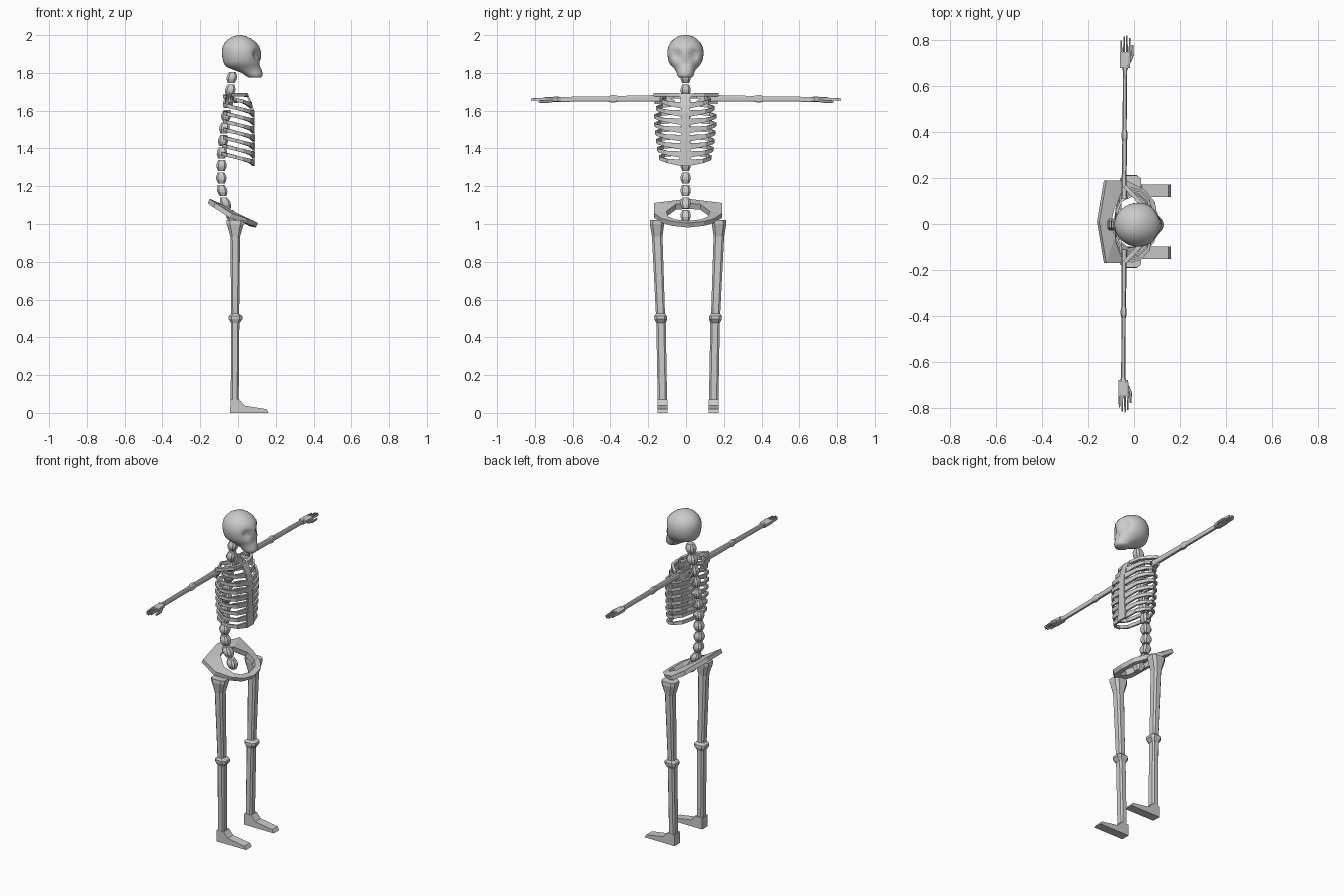
import bpy, bmesh, math
from mathutils import Vector


def loft(name, rings, closed=False, smooth=False):
    """Skin a list of equally sized point rings; cap the ends unless closed."""
    bm = bmesh.new()
    vs = [[bm.verts.new(p) for p in r] for r in rings]
    n = len(rings[0])
    for a in range(len(vs) if closed else len(vs) - 1):
        r0, r1 = vs[a], vs[(a + 1) % len(vs)]
        for k in range(n):
            bm.faces.new((r0[k], r0[(k + 1) % n], r1[(k + 1) % n], r1[k]))
    if not closed:
        bm.faces.new(vs[0])
        bm.faces.new(vs[-1])
    bmesh.ops.recalc_face_normals(bm, faces=bm.faces)
    me = bpy.data.meshes.new(name)
    bm.to_mesh(me)
    bm.free()
    if smooth:
        me.shade_smooth()
    ob = bpy.data.objects.new(name, me)
    bpy.context.collection.objects.link(ob)
    return ob


def octagon(hx, hy, c=0.45):
    """Chamfered rectangle."""
    return [(hx, hy * c), (hx * c, hy), (-hx * c, hy), (-hx, hy * c),
            (-hx, -hy * c), (-hx * c, -hy), (hx * c, -hy), (hx, -hy * c)]


def upright(name, secs):
    """Bone along z, sections (x, y, z, half x, half y)."""
    return loft(name, [[(x + a, y + b, z) for a, b in octagon(hx, hy, 0.6)]
                       for x, y, z, hx, hy in secs])


def sideways(name, s, secs):
    """Bone along y, sections (x, y, z, half x, half z)."""
    return loft(name, [[(x + a, s * y, z + b) for a, b in octagon(hx, hz, 0.6)]
                       for x, y, z, hx, hz in secs])


def strip(name, pts, heights, thick):
    """Flat band following a path, with its height along z."""
    pts = [Vector(p) for p in pts]
    rings = []
    for i, p in enumerate(pts):
        t = pts[min(i + 1, len(pts) - 1)] - pts[max(i - 1, 0)]
        n = Vector((-t.y, t.x, 0)).normalized() * thick / 2
        u = Vector((0, 0, heights[i] / 2))
        rings.append([p + n + u, p - n + u, p - n - u, p + n - u])
    return loft(name, rings)


# Skull: (z, back x, front x, half width)
levels = [(2.0, 0.0, 0.02, 0.012), (1.993, -0.025, 0.045, 0.04), (1.98, -0.05, 0.072, 0.06),
          (1.96, -0.07, 0.097, 0.08), (1.94, -0.081, 0.112, 0.09), (1.92, -0.085, 0.12, 0.095),
          (1.9, -0.085, 0.124, 0.096), (1.88, -0.083, 0.124, 0.093), (1.86, -0.078, 0.12, 0.088),
          (1.845, -0.072, 0.118, 0.08), (1.83, -0.058, 0.12, 0.066), (1.815, -0.02, 0.126, 0.053),
          (1.8, 0.02, 0.13, 0.046), (1.785, 0.04, 0.13, 0.042), (1.775, 0.06, 0.122, 0.034)]
rings = []
for z, xb, xf, w in levels:
    ring = []
    for k in range(32):
        a = 2 * math.pi * k / 32
        x = (xb + xf) / 2 + (xf - xb) / 2 * math.cos(a)
        y = w * math.sin(a)
        if x > 0.03:
            # Eye sockets and nose opening
            d = ((abs(y) - 0.045) / 0.024) ** 2 + ((z - 1.895) / 0.022) ** 2
            x -= 0.035 * math.exp(-d)
            x -= 0.015 * math.exp(-(y / 0.014) ** 2 - ((z - 1.855) / 0.016) ** 2)
        ring.append((x, y - 0.003, z))
    rings.append(ring)
loft("skull", rings, smooth=True)

# Spine: barrel-shaped vertebrae along a curved path (z, x)
path = [(1.775, -0.03), (1.71, -0.038), (1.64, -0.05), (1.5, -0.07), (1.37, -0.083),
        (1.25, -0.086), (1.18, -0.082), (1.11, -0.063), (1.045, -0.035)]


def spine_x(z):
    for (z0, x0), (z1, x1) in zip(path, path[1:]):
        if z >= z1:
            return x0 + (x1 - x0) * (z0 - z) / (z0 - z1)
    return path[-1][1]


for i in range(12):
    z = 1.775 - i * 0.0664
    slope = (spine_x(z + 0.02) - spine_x(z - 0.02)) / 0.04
    upright("vertebra", [(spine_x(z) - 0.003 + dz * slope, -0.002, z + dz, r, r)
                         for dz, r in ((-0.029, 0.018), (-0.007, 0.027),
                                       (0.007, 0.027), (0.029, 0.018))])

# Breastbone
strip_secs = [(0.047, 1.69, 0.028), (0.07, 1.635, 0.024), (0.082, 1.59, 0.022),
              (0.084, 1.45, 0.024), (0.084, 1.31, 0.034)]
loft("breastbone", [[(x - 0.006, -w - 0.004, z), (x + 0.005, -w - 0.004, z),
                     (x + 0.005, w - 0.004, z), (x - 0.006, w - 0.004, z)]
                    for x, z, w in strip_secs])

for s in (-1, 1):
    # Ribs
    for i, w in enumerate((0.13, 0.152, 0.162, 0.162, 0.158, 0.153, 0.146, 0.137)):
        z = 1.675 - 0.0435 * i
        f = 0.068 if i == 0 else 0.081
        pts = [(spine_x(z), 0.012, z), (-0.075, 0.45 * w, z), (-0.055, 0.82 * w, z - 0.006),
               (-0.01, 0.98 * w, z - 0.017), (0.025, 0.92 * w, z - 0.026),
               (f - 0.018, 0.68 * w, z - 0.037), (f, 0.018, z - 0.047)]
        strip("rib", [(x, s * y - 0.004, h) for x, y, h in pts],
              [0.02, 0.02, 0.02, 0.019, 0.019, 0.022, 0.034], 0.011)

    # Collar bone and shoulder blade spine
    strip("collar_bone", [(0.045, s * 0.02, 1.682), (0.03, s * 0.09, 1.685),
                          (-0.04, s * 0.165, 1.685)], [0.018] * 3, 0.018)
    strip("shoulder_blade", [(-0.06, s * 0.06, 1.64), (-0.06, s * 0.11, 1.655),
                             (-0.04, s * 0.165, 1.66)], [0.03, 0.04, 0.05], 0.012)

    # Arm, drifting slightly along x on each side
    dx = 0.004 * s
    X = -0.043
    sideways("upper_arm", s, [(X, 0.11, 1.665, 0.014, 0.02), (X, 0.17, 1.665, 0.011, 0.017),
                              (X + dx / 2, 0.36, 1.663, 0.01, 0.015),
                              (X + dx / 2, 0.375, 1.663, 0.013, 0.019),
                              (X + dx / 2, 0.395, 1.663, 0.013, 0.019),
                              (X + dx / 2, 0.41, 1.662, 0.009, 0.014)])
    sideways("forearm", s, [(X + dx / 2, 0.4, 1.662, 0.009, 0.014),
                            (X + dx, 0.665, 1.66, 0.009, 0.013),
                            (X + dx, 0.69, 1.66, 0.015, 0.015)])
    sideways("palm", s, [(X + dx, 0.68, 1.66, 0.021, 0.014),
                         (X + dx + 0.003, 0.75, 1.66, 0.024, 0.013)])
    for k, tip in enumerate((0.81, 0.82, 0.817, 0.8)):
        fx = X + dx + 0.02 - 0.012 * k
        sideways("finger", s, [(fx, 0.745, 1.661, 0.0045, 0.008),
                               (fx, tip, 1.659, 0.003, 0.006)])
    sideways("thumb", s, [(X + dx + 0.02, 0.705, 1.652, 0.006, 0.007),
                          (X + dx + 0.032, 0.735, 1.648, 0.006, 0.007),
                          (X + dx + 0.032, 0.78, 1.647, 0.004, 0.005)])

    # Leg
    def yy(v):
        return 0.0105 + s * v
    upright("thigh_bone", [(-0.015, yy(0.164), 1.02, 0.046, 0.036),
                           (-0.015, yy(0.164), 1.0, 0.045, 0.038),
                           (-0.015, yy(0.163), 0.935, 0.026, 0.028),
                           (-0.015, yy(0.146), 0.525, 0.021, 0.024),
                           (-0.013, yy(0.145), 0.512, 0.037, 0.034),
                           (-0.013, yy(0.144), 0.497, 0.037, 0.034),
                           (-0.015, yy(0.143), 0.475, 0.022, 0.025)])
    upright("shin_bone", [(-0.015, yy(0.143), 0.485, 0.022, 0.025),
                          (-0.018, yy(0.135), 0.03, 0.021, 0.025)])
    # Foot
    prof = [(-0.042, 0), (0.162, 0), (0.15, 0.02), (0.035, 0.038), (0.008, 0.07), (-0.04, 0.07)]
    loft("foot", [[(x, yy(0.135 + o), z) for x, z in prof] for o in (-0.027, 0.027)])

# Pelvis: tilted ring, half listed as outer and inner points, then mirrored
outer = [(-0.155, 0, 1.122), (-0.125, 0.18, 1.1), (-0.04, 0.18, 1.045),
         (0.04, 0.14, 1.018), (0.085, 0.085, 1.002), (0.1, 0, 0.993)]
inner = [(-0.105, 0, 1.095), (-0.09, 0.065, 1.09), (-0.03, 0.115, 1.053),
         (0.025, 0.105, 1.025), (0.055, 0.07, 1.01), (0.068, 0, 1.002)]
n = Vector((0.42, 0, 0.9)) * 0.016
half = [(Vector(o), Vector(i)) for o, i in zip(outer, inner)]
flip = Vector((1, -1, 1))
full = half + [(o * flip, i * flip) for o, i in half[-2:0:-1]]
c = Vector((0, 0.0105, 0))
loft("pelvis", [[c + o + n * 0.8, c + i + n, c + i - n, c + o - n * 0.8] for o, i in full], closed=True)
